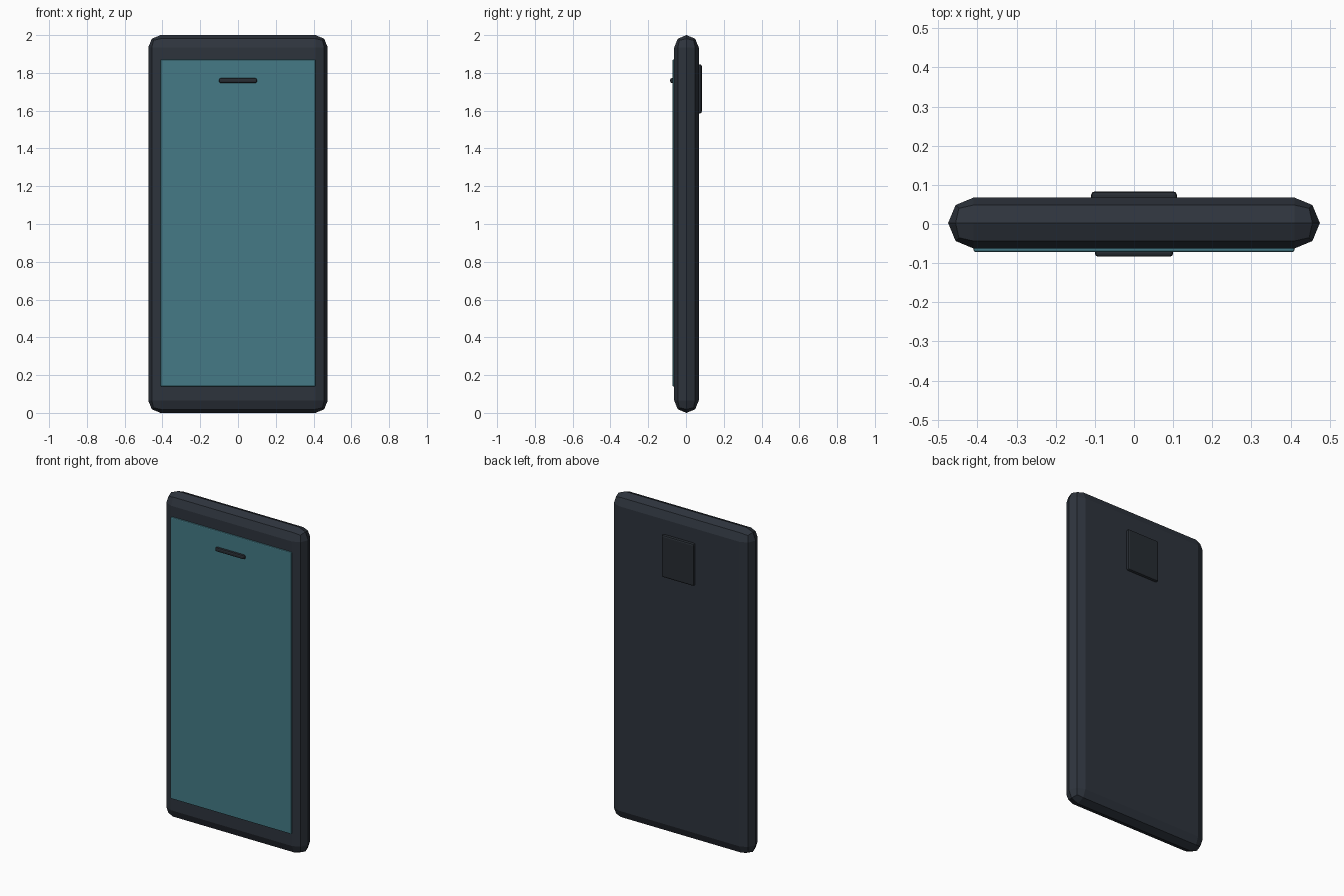
import bpy, bmesh
from mathutils import Vector

if "Cube" in bpy.data.objects:
    bpy.data.objects.remove(bpy.data.objects["Cube"])


def material(name, color):
    mat = bpy.data.materials.new(name)
    mat.diffuse_color = (*color, 1.0)
    mat.use_nodes = True
    mat.node_tree.nodes["Principled BSDF"].inputs["Base Color"].default_value = mat.diffuse_color
    return mat


def bevelled_box(name, lo, hi, bevel, segments, mat):
    """Flat-shaded box between two corners, all edges rounded."""
    lo, hi = Vector(lo), Vector(hi)
    size, centre = hi - lo, (hi + lo) / 2
    bm = bmesh.new()
    bmesh.ops.create_cube(bm, size=1)
    bmesh.ops.scale(bm, vec=size, verts=bm.verts)
    bmesh.ops.bevel(bm, geom=bm.edges[:], offset=bevel, offset_type='OFFSET',
                    segments=segments, profile=0.5, affect='EDGES',
                    clamp_overlap=True)
    bmesh.ops.remove_doubles(bm, verts=bm.verts, dist=0.0003)
    bmesh.ops.recalc_face_normals(bm, faces=bm.faces)
    mesh = bpy.data.meshes.new(name)
    bm.to_mesh(mesh)
    bm.free()
    mesh.materials.append(mat)
    obj = bpy.data.objects.new(name, mesh)
    obj.location = centre
    bpy.context.collection.objects.link(obj)
    return obj


dark = material("dark_case", (0.027, 0.034, 0.046))
trim = material("dark_trim", (0.020, 0.025, 0.032))
teal = material("teal_glass", (0.058, 0.195, 0.238))

# Case: the bevel meets in a single ridge around the rim
bevelled_box("case", (-0.475, -0.0625, 0), (0.475, 0.0675, 2), 0.065, 2, dark)

# Screen on the front
bevelled_box("screen", (-0.41, -0.0715, 0.14), (0.41, -0.0515, 1.87), 0.005, 2, teal)

# Earpiece slot over the screen
bevelled_box("earpiece", (-0.10, -0.0835, 1.746), (0.10, -0.0635, 1.772), 0.008, 2, trim)

# Camera plate on the back
bevelled_box("camera_plate", (-0.11, 0.0535, 1.585), (0.11, 0.0835, 1.845), 0.01, 2, trim)
